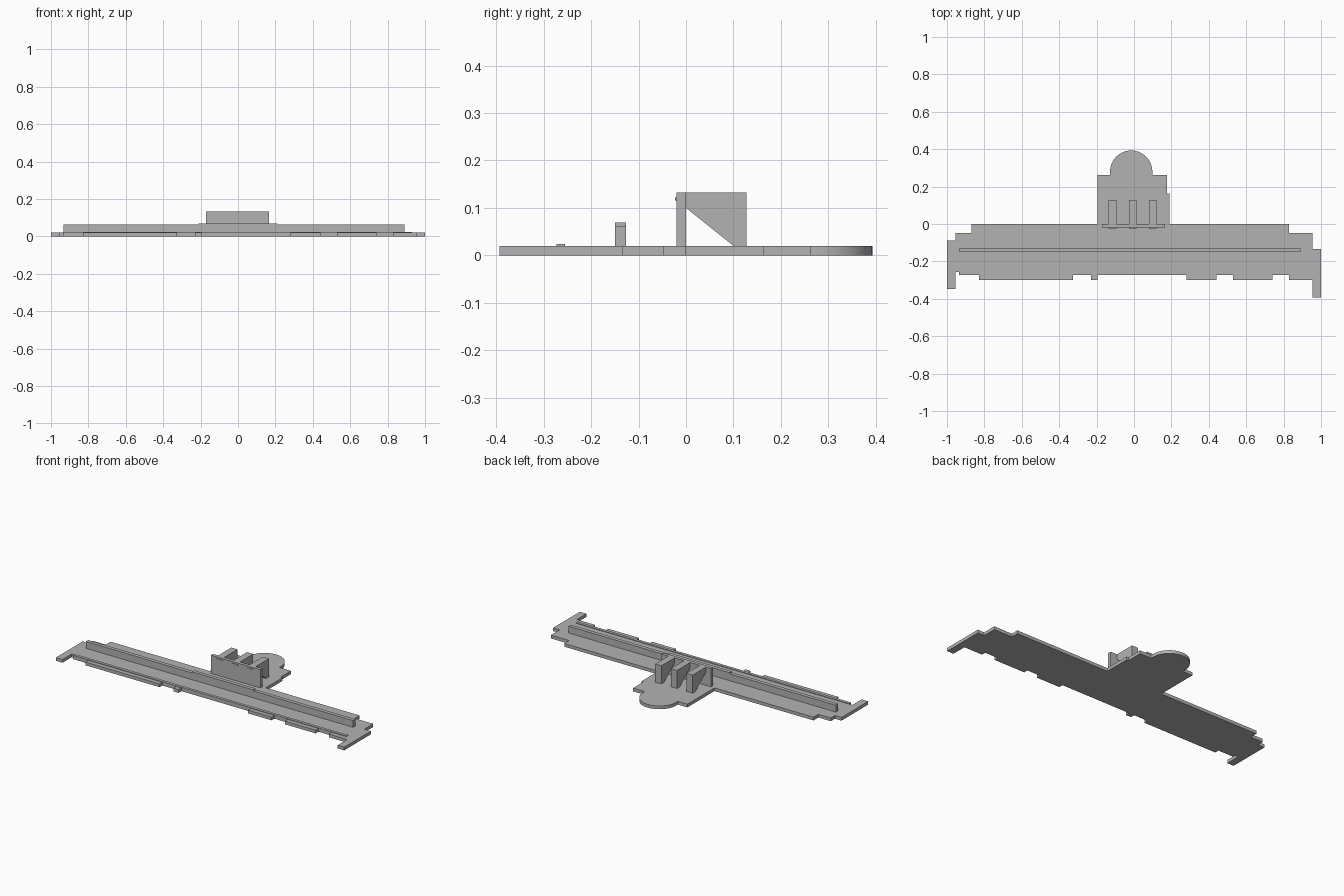
import bpy, bmesh, math
from mathutils import Vector

cube = bpy.data.objects.get("Cube")
if cube:
    bpy.data.objects.remove(cube, do_unlink=True)

grey = bpy.data.materials.new("plain grey")
grey.use_nodes = True
colour = (0.45, 0.45, 0.45, 1)
grey.diffuse_color = colour
grey.node_tree.nodes["Principled BSDF"].inputs["Base Color"].default_value = colour


def prism(name, points, offset):
    """Extrude a closed outline of 3D points along an offset."""
    bm = bmesh.new()
    face = bm.faces.new([bm.verts.new(p) for p in points])
    extruded = bmesh.ops.extrude_face_region(bm, geom=[face])["geom"]
    moved = [g for g in extruded if isinstance(g, bmesh.types.BMVert)]
    bmesh.ops.translate(bm, verts=moved, vec=Vector(offset))
    bmesh.ops.recalc_face_normals(bm, faces=bm.faces)
    mesh = bpy.data.meshes.new(name)
    bm.to_mesh(mesh)
    bm.free()
    mesh.materials.append(grey)
    obj = bpy.data.objects.new(name, mesh)
    bpy.context.collection.objects.link(obj)
    return obj


def box(name, x0, x1, y0, y1, z0, z1):
    corners = [(x0, y0, z0), (x1, y0, z0), (x1, y1, z0), (x0, y1, z0)]
    return prism(name, corners, (0, 0, z1 - z0))


base_top = 0.02

# Base slab: stepped ends, rear wing and round apse
rear_left = [(-1, -0.347), (-1, -0.087), (-0.955, -0.087), (-0.955, -0.047),
             (-0.87, -0.047), (-0.87, 0), (-0.194, 0), (-0.194, 0.263), (-0.128, 0.263)]
apse = [(-0.015 + 0.113 * math.cos(math.pi * (1 - i / 32)),
         0.28 + 0.113 * math.sin(math.pi * i / 32)) for i in range(33)]
rear_right = [(0.098, 0.263), (0.177, 0.263), (0.177, 0.163), (0.19, 0.163), (0.19, 0),
              (0.83, 0), (0.83, -0.047), (0.955, -0.047), (0.955, -0.133),
              (1, -0.133), (1, -0.393), (0.955, -0.393)]
# Front edge with shallow projecting bays
front = [(0.955, -0.3)]
for right, left in [(0.83, 0.74), (0.53, 0.44), (0.28, -0.195), (-0.23, -0.325)]:
    front += [(right, -0.3), (right, -0.273), (left, -0.273), (left, -0.3)]
front += [(-0.83, -0.3), (-0.83, -0.273), (-0.935, -0.273),
          (-0.935, -0.257), (-0.955, -0.257), (-0.955, -0.347)]
outline = rear_left + apse + rear_right + front
base = prism("base_slab", [(x, y, 0) for x, y in outline], (0, 0, base_top))

# Low front curb
box("front_curb", -0.935, 0.93, -0.273, -0.255, base_top, 0.024)

# Long spine wall with a taller middle
box("spine_wall", -0.933, 0.89, -0.15, -0.127, base_top, 0.062)
box("spine_wall_middle", -0.21, 0.21, -0.15, -0.127, 0.062, 0.069)

# Upright panel braced by three fins
box("upright_panel", -0.17, 0.167, -0.02, 0, base_top, 0.132)
fin_profile = [(0, 0.132), (0.128, 0.132), (0.128, base_top), (0.1, base_top), (0, 0.1)]
for label, x in [("right", -0.114), ("middle", -0.007), ("left", 0.1)]:
    prism("brace_fin_" + label, [(x - 0.021, y, z) for y, z in fin_profile], (0.042, 0, 0))
    box("fin_tab_" + label, x - 0.021, x + 0.021, -0.023, -0.02, 0.116, 0.122)

# Smooth the curved apse edge only
bpy.ops.object.select_all(action="DESELECT")
base.select_set(True)
bpy.context.view_layer.objects.active = base
bpy.ops.object.shade_smooth_by_angle(angle=math.radians(30))
